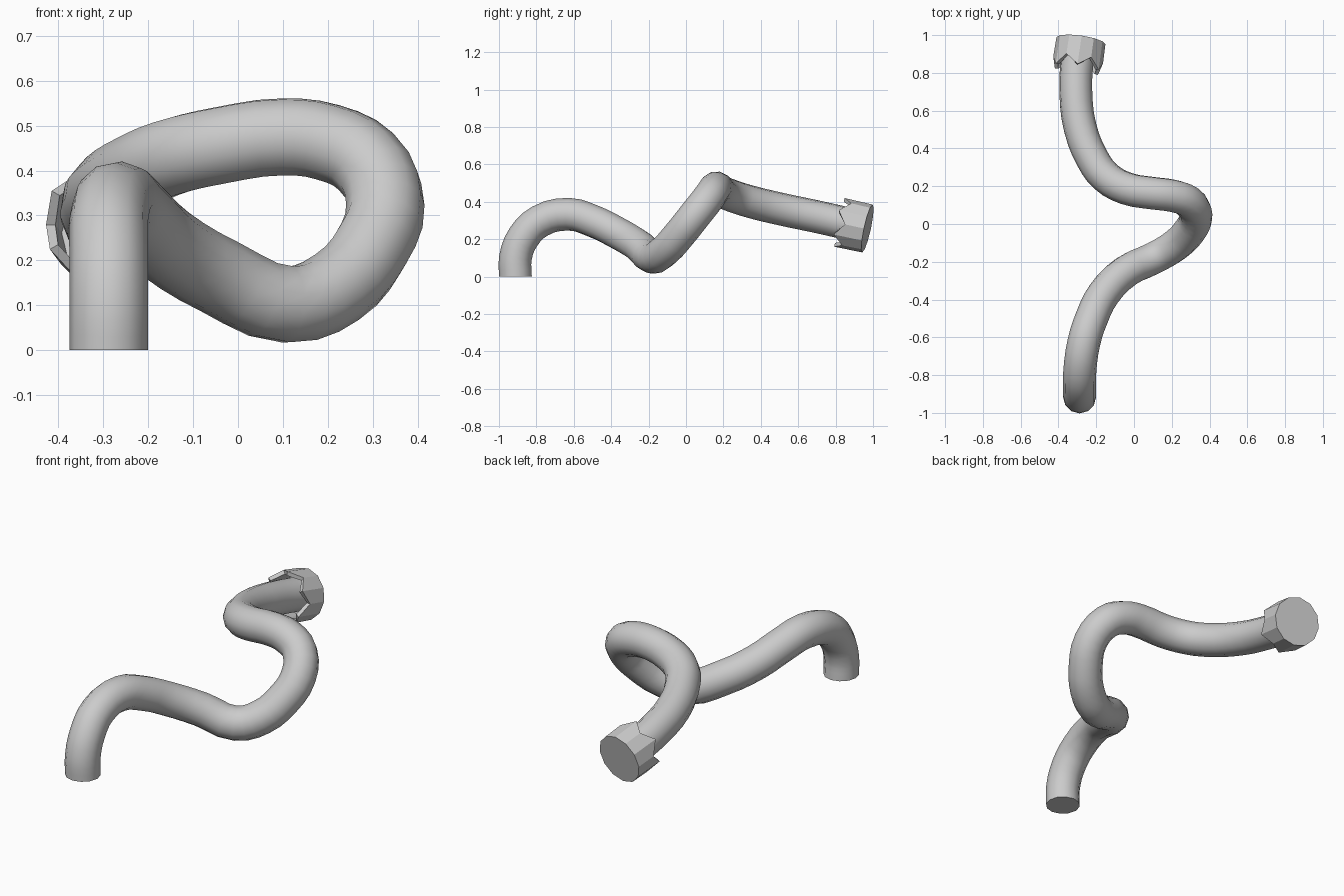
import bpy, bmesh, math
from mathutils import Vector

if "Cube" in bpy.data.objects:
    bpy.data.objects.remove(bpy.data.objects["Cube"])


def smooth(obj, angle):
    bpy.ops.object.select_all(action='DESELECT')
    obj.select_set(True)
    bpy.context.view_layer.objects.active = obj
    bpy.ops.object.shade_smooth_by_angle(angle=math.radians(angle))


# Bent tube: round profile swept along a smooth path
path = [(-.288, -.912, 0), (-.288, -.912, .10), (-.288, -.87, .21), (-.287, -.78, .297),
        (-.265, -.625, .333), (-.225, -.50, .298), (-.16, -.37, .235), (-.04, -.25, .163),
        (.11, -.178, .102), (.22, -.112, .14), (.295, -.035, .225), (.328, .045, .325),
        (.285, .12, .42), (.20, .15, .463), (.10, .163, .475), (-.04, .188, .456),
        (-.15, .25, .43), (-.22, .345, .40), (-.285, .51, .36), (-.308, .70, .32),
        (-.30, .87, .282), (-.288, .94, .268)]
curve = bpy.data.curves.new("tube", 'CURVE')
curve.dimensions = '3D'
curve.resolution_u = 3
curve.bevel_depth = .0875
curve.bevel_resolution = 4
curve.use_fill_caps = True
spline = curve.splines.new('BEZIER')
spline.bezier_points.add(len(path) - 1)
for p, co in zip(spline.bezier_points, path):
    p.co = co
    p.handle_left_type = p.handle_right_type = 'AUTO'
tube = bpy.data.objects.new("tube", curve)
bpy.context.collection.objects.link(tube)
bpy.context.view_layer.objects.active = tube
tube.select_set(True)
bpy.ops.object.convert(target='MESH')
smooth(bpy.context.object, 45)

# End cap: twelve-sided cup with a zigzag rim
axis = Vector((.14, .96, -.21)).normalized()
side = axis.cross(Vector((0, 0, 1))).normalized()
up = side.cross(axis)
centre = Vector((-.281, .97, .257))
N = 12


def ring(bm, radius, tip, notch):
    verts = []
    for i in range(N):
        a = math.pi / 2 + i * math.tau / N
        depth = notch if i % 2 else tip
        verts.append(bm.verts.new(centre - axis * depth
                                  + radius * (side * math.cos(a) + up * math.sin(a))))
    return verts


bm = bmesh.new()
rings = [ring(bm, .131, 0, 0), ring(bm, .133, .155, .105),
         ring(bm, .112, .155, .105), ring(bm, .11, .02, .02)]
bm.faces.new(rings[0])
bm.faces.new(rings[-1])
for a, b in zip(rings, rings[1:]):
    for i in range(N):
        j = (i + 1) % N
        bm.faces.new((a[i], a[j], b[j], b[i]))
bmesh.ops.recalc_face_normals(bm, faces=bm.faces)
mesh = bpy.data.meshes.new("end_cap")
bm.to_mesh(mesh)
bm.free()
bpy.context.collection.objects.link(bpy.data.objects.new("end_cap", mesh))
